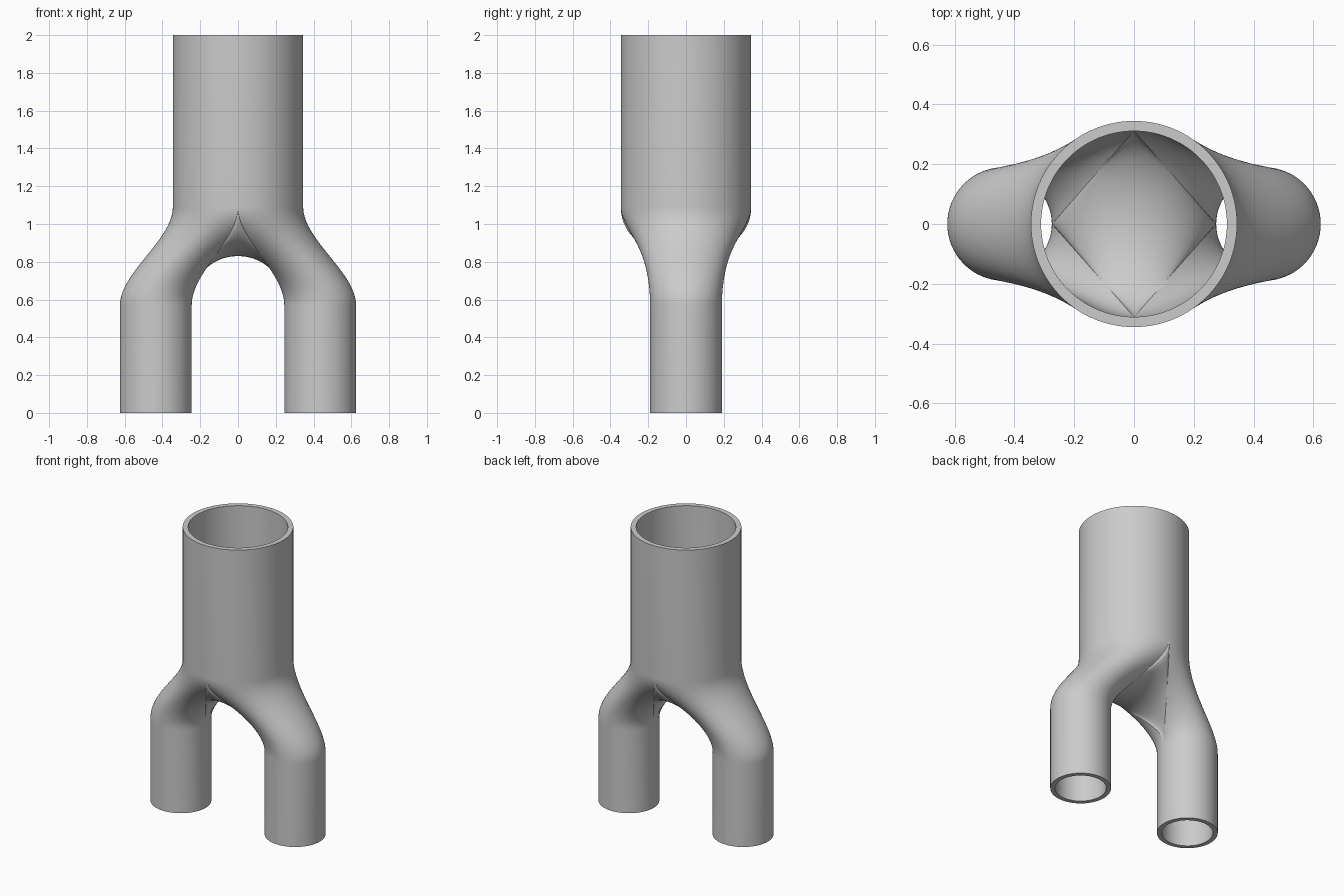
import bpy
import bmesh
import math

STEPS = 32                  # divisions around each half and along the split
TOP, SPLIT, JOIN = 2.0, 1.09, 0.57
LEG_X = 0.435
OUTER = (0.345, 0.19, 0.0)  # trunk radius, leg radius, lift of the crotch
INNER = (0.311, 0.16, 0.02)

old = bpy.data.objects.get("Cube")
if old:
    bpy.data.objects.remove(old, do_unlink=True)


def ease(s):
    return s * s * (3 - 2 * s)


def grid(bm, rows):
    """Skin a list of point rows with quads."""
    verts = [[bm.verts.new(p) for p in row] for row in rows]
    for a, b in zip(verts, verts[1:]):
        for i in range(len(a) - 1):
            bm.faces.new((a[i], a[i + 1], b[i + 1], b[i]))


def branch_rows(side, wall):
    """Half of the trunk wall flowing down into one full leg."""
    trunk_r, leg_r, lift = wall
    us = [-1 + i / STEPS for i in range(2 * STEPS + 1)]

    def row(s, z):
        pts = []
        for u in us:
            a, b, k = u * math.pi / 2, u * math.pi, ease(s)
            x = (1 - k) * trunk_r * math.cos(a) + k * (LEG_X + leg_r * math.cos(b))
            y = (1 - k) * trunk_r * math.sin(a) + k * leg_r * math.sin(b)
            pts.append((side * x, y, z + lift * 4 * s * (1 - s) * u * u))
        return pts

    steps = [i / STEPS for i in range(STEPS + 1)]
    middle = [row(s, SPLIT + (JOIN - SPLIT) * s) for s in steps]
    return [row(0, TOP)] + middle + [row(1, 0)]


def crotch_rows(wall):
    """Saddle patch spanning the four seams between the legs."""
    trunk_r, leg_r, lift = wall
    steps = [i / STEPS for i in range(STEPS + 1)]
    rows = []
    for s in steps:
        row = []
        for t in steps:
            x = (LEG_X - leg_r) * (ease(s) - ease(t))
            y = trunk_r * (1 - ease(s) - ease(t))
            z = SPLIT + (JOIN - SPLIT) * (s + t - 2 * s * t)
            z += lift * 4 * (s * (1 - s) + t * (1 - t))
            row.append((x, y, z))
        rows.append(row)
    return rows


# Inner and outer skins, closed by flat rims at the three openings
bm = bmesh.new()
for side in (1, -1):
    outer, inner = branch_rows(side, OUTER), branch_rows(side, INNER)
    grid(bm, outer)
    grid(bm, inner)
    for end in (0, -1):
        grid(bm, [outer[end], inner[end]])
for wall in (OUTER, INNER):
    grid(bm, crotch_rows(wall))
bmesh.ops.remove_doubles(bm, verts=bm.verts, dist=0.00005)
bmesh.ops.recalc_face_normals(bm, faces=bm.faces)

mesh = bpy.data.meshes.new("forked_pipe")
bm.to_mesh(mesh)
bm.free()
pipe = bpy.data.objects.new("forked_pipe", mesh)
bpy.context.collection.objects.link(pipe)

# Plain grey finish
grey = bpy.data.materials.new("plain_grey")
grey.use_nodes = True
colour = (0.6, 0.6, 0.6, 1)
grey.diffuse_color = colour
grey.node_tree.nodes["Principled BSDF"].inputs["Base Color"].default_value = colour
mesh.materials.append(grey)

bpy.ops.object.select_all(action="DESELECT")
pipe.select_set(True)
bpy.context.view_layer.objects.active = pipe
bpy.ops.object.shade_smooth_by_angle(angle=math.radians(30))
